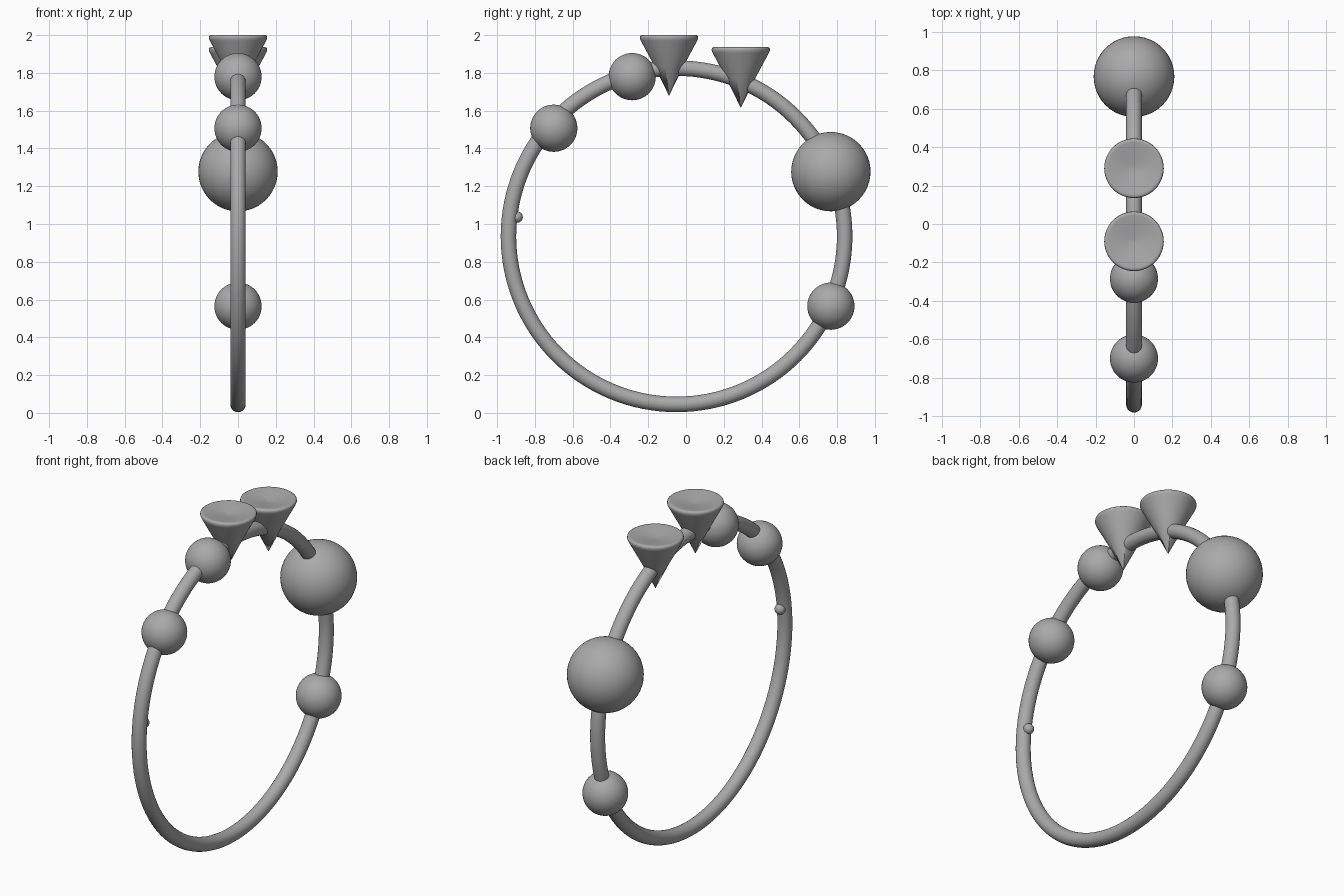
import bpy, bmesh, math

if "Cube" in bpy.data.objects:
    bpy.data.objects.remove(bpy.data.objects["Cube"])

grey = bpy.data.materials.new("plain grey")
grey.diffuse_color = (0.4, 0.4, 0.4, 1)
grey.use_nodes = True
grey.node_tree.nodes["Principled BSDF"].inputs["Base Color"].default_value = grey.diffuse_color


def finish(name, angle=180):
    ob = bpy.context.object
    ob.name = name
    ob.data.materials.append(grey)
    bpy.ops.object.shade_smooth_by_angle(angle=math.radians(angle))
    return ob


# Thin hoop standing upright in the y-z plane
bpy.ops.mesh.primitive_torus_add(major_radius=0.89, minor_radius=0.041,
                                 major_segments=128, minor_segments=24,
                                 location=(0, -0.05, 0.935),
                                 rotation=(0, math.pi / 2, 0))
finish("hoop")

# Round beads threaded on the hoop: name, y, z, radius
for name, y, z, r in [("large_bead", 0.767, 1.277, 0.21),
                      ("lower_bead", 0.767, 0.565, 0.125),
                      ("upper_bead", -0.285, 1.78, 0.125),
                      ("side_bead", -0.70, 1.507, 0.125),
                      ("tiny_bead", -0.894, 1.037, 0.03)]:
    bpy.ops.mesh.primitive_uv_sphere_add(segments=48, ring_count=24, radius=r,
                                         location=(0, y, z))
    finish(name)


# Spikes: profile from the tip, round the soft rim, to the dished top
def spike(name, y, top):
    profile = [(0.001, -0.32), (0.075, -0.168), (0.149, -0.03), (0.155, -0.015),
               (0.153, -0.005), (0.146, 0), (0.135, -0.001), (0.09, -0.008),
               (0.045, -0.016), (0.001, -0.022)]
    bm = bmesh.new()
    verts = [bm.verts.new((r, 0, z)) for r, z in profile]
    edges = [bm.edges.new(pair) for pair in zip(verts, verts[1:])]
    bmesh.ops.spin(bm, geom=verts + edges, cent=(0, 0, 0), axis=(0, 0, 1),
                   angle=math.tau, steps=48, use_duplicate=False)
    bmesh.ops.remove_doubles(bm, verts=bm.verts, dist=0.0015)
    bmesh.ops.recalc_face_normals(bm, faces=bm.faces)
    mesh = bpy.data.meshes.new(name)
    bm.to_mesh(mesh)
    bm.free()
    ob = bpy.data.objects.new(name, mesh)
    ob.location = (0, y, top)
    bpy.context.collection.objects.link(ob)
    bpy.ops.object.select_all(action='DESELECT')
    ob.select_set(True)
    bpy.context.view_layer.objects.active = ob
    finish(name)


spike("front_spike", -0.09, 2.0)
spike("back_spike", 0.29, 1.936)
